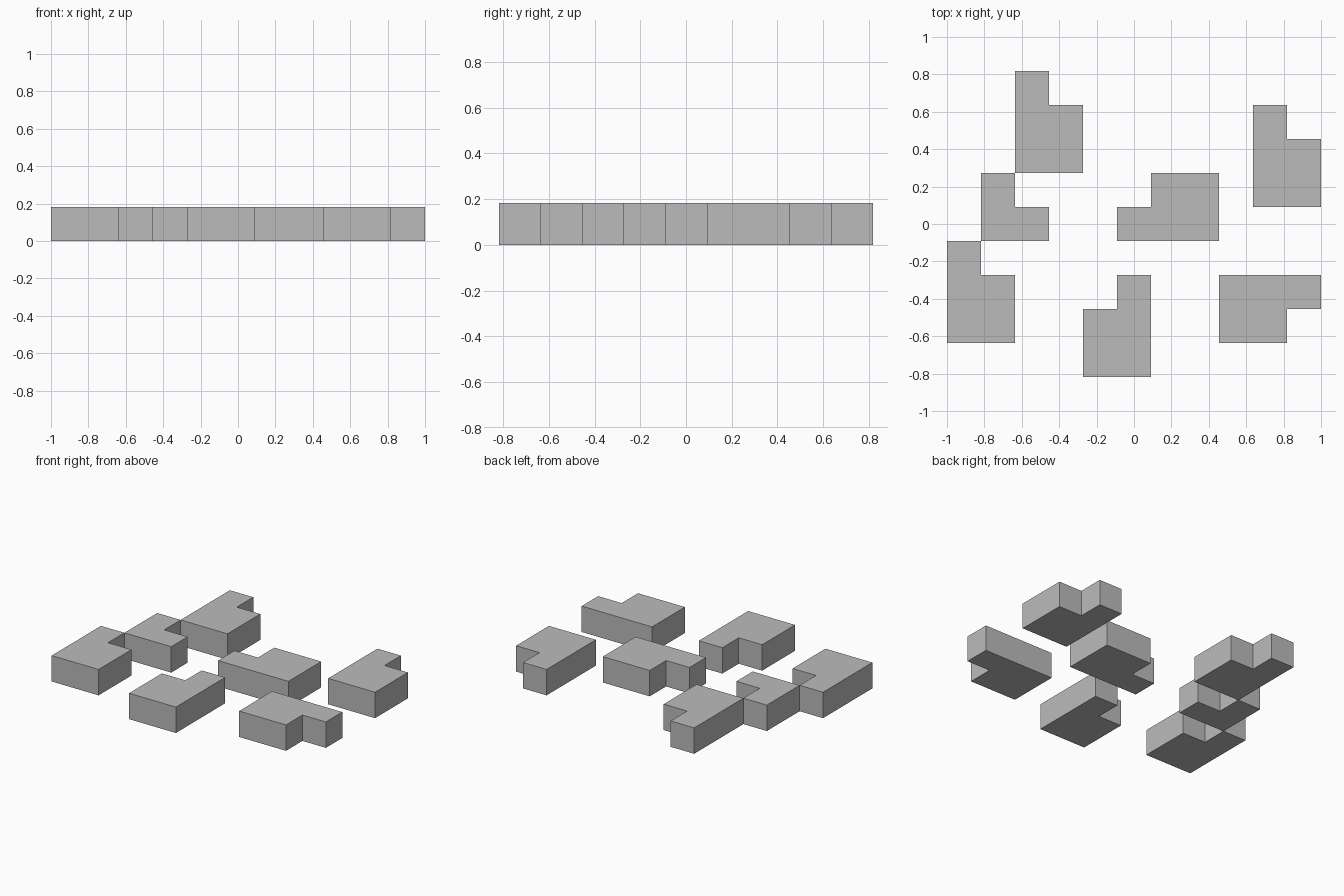
import bpy
import bmesh
import math

cube = bpy.data.objects.get("Cube")
if cube:
    bpy.data.objects.remove(cube, do_unlink=True)

UNIT = 2 / 11            # one grid cell
COLS, ROWS = 11, 9       # layout size in cells

grey = bpy.data.materials.new("plain_grey")
grey.use_nodes = True
grey.diffuse_color = (0.5, 0.5, 0.5, 1)
grey.node_tree.nodes["Principled BSDF"].inputs["Base Color"].default_value = (0.5, 0.5, 0.5, 1)


def square(col, row):
    """Cells of a two by two block from its lower left cell."""
    return [(col + i, row + j) for i in range(2) for j in range(2)]


def tile(name, cells):
    """Merge the cells into one flat outline and thicken it upward."""
    bm = bmesh.new()
    for col, row in cells:
        corners = [(col, row), (col + 1, row), (col + 1, row + 1), (col, row + 1)]
        bm.faces.new([bm.verts.new(((c - COLS / 2) * UNIT, (r - ROWS / 2) * UNIT, 0))
                      for c, r in corners])
    bmesh.ops.remove_doubles(bm, verts=bm.verts, dist=0.001)
    bmesh.ops.dissolve_limit(bm, angle_limit=math.radians(1),
                             verts=bm.verts, edges=bm.edges)
    mesh = bpy.data.meshes.new(name)
    bm.to_mesh(mesh)
    bm.free()
    mesh.materials.append(grey)
    obj = bpy.data.objects.new(name, mesh)
    bpy.context.collection.objects.link(obj)
    solid = obj.modifiers.new("thickness", "SOLIDIFY")
    solid.thickness = UNIT
    solid.offset = 1


# Square tiles with one tab cell
tile("left_front_tile", square(0, 1) + [(0, 3)])
tile("left_back_tile", square(2, 6) + [(2, 8)])
tile("centre_tile", square(6, 4) + [(5, 4)])
tile("front_tile", square(4, 0) + [(5, 2)])
tile("right_front_tile", square(8, 1) + [(10, 2)])
tile("right_back_tile", square(9, 5) + [(9, 7)])

# Small corner tile between the two left tiles
tile("corner_tile", [(1, 4), (1, 5), (2, 4)])
